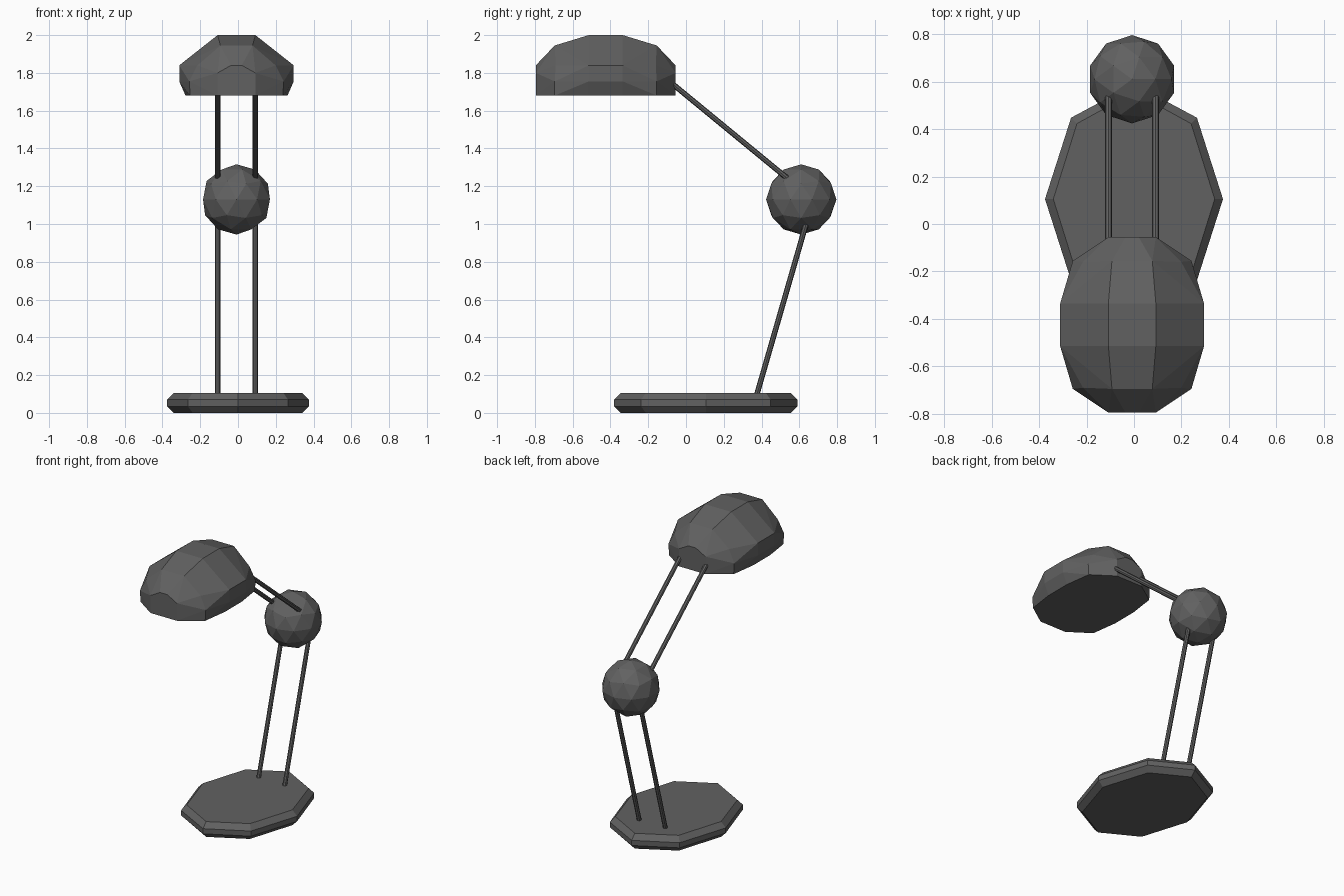
import bpy, bmesh
from math import cos, sin, pi
from mathutils import Vector

default = bpy.data.objects.get("Cube")
if default:
    bpy.data.objects.remove(default)

grey = bpy.data.materials.new("dark_grey")
grey.use_nodes = True
colour = (0.12, 0.12, 0.12, 1)
grey.diffuse_color = colour
grey.node_tree.nodes["Principled BSDF"].inputs["Base Color"].default_value = colour

CX = -0.008  # centre line of the arms, joint and shade


def add_object(name, bm):
    bmesh.ops.recalc_face_normals(bm, faces=bm.faces)
    mesh = bpy.data.meshes.new(name)
    bm.to_mesh(mesh)
    bm.free()
    mesh.materials.append(grey)
    obj = bpy.data.objects.new(name, mesh)
    bpy.context.collection.objects.link(obj)
    return obj


def add_rod(name, start, end, radius=0.0145, sides=8):
    start, end = Vector(start), Vector(end)
    axis = end - start
    bm = bmesh.new()
    bmesh.ops.create_cone(bm, cap_ends=True, segments=sides, radius1=radius,
                          radius2=radius, depth=axis.length)
    obj = add_object(name, bm)
    obj.location = (start + end) / 2
    obj.rotation_mode = 'QUATERNION'
    obj.rotation_quaternion = axis.to_track_quat('Z', 'Y')


# Base: stretched octagon with chamfered rims
bm = bmesh.new()
rings = []
for z, inset in ((0, 0.035), (0.035, 0), (0.07, 0), (0.105, 0.035)):
    rings.append([bm.verts.new(((0.375 - inset) * cos(i * pi / 4),
                                0.105 + (0.485 - inset) * sin(i * pi / 4), z))
                  for i in range(8)])
for low, high in zip(rings, rings[1:]):
    for i in range(8):
        j = (i + 1) % 8
        bm.faces.new((low[i], low[j], high[j], high[i]))
bm.faces.new(rings[0])
bm.faces.new(rings[-1])
add_object("base", bm)

# Twin arms, lower and upper
for side, x in (("right", CX - 0.099), ("left", CX + 0.099)):
    add_rod(side + "_lower_arm", (x, 0.37, 0.08), (x, 0.65, 1.05))
    add_rod(side + "_upper_arm", (x, 0.545, 1.235), (x, -0.09, 1.757))

# Faceted ball joint
bm = bmesh.new()
bmesh.ops.create_icosphere(bm, subdivisions=2, radius=0.186)
add_object("joint_ball", bm).location = (CX, 0.61, 1.13)

# Shade: one quarter of the corner points, mirrored and wrapped
quarter = [
    (0.27, 0.09, 1.68), (0.245, 0.27, 1.68), (0.1, 0.37, 1.68),
    (0.303, 0.09, 1.755), (0.25, 0.27, 1.755), (0.1, 0.37, 1.80),
    (0.303, 0.09, 1.84), (0.207, 0.265, 1.84), (0.028, 0.37, 1.84),
    (0.1, 0.09, 2.0), (0.085, 0.27, 1.945),
]
bm = bmesh.new()
for sx in (-1, 1):
    for sy in (-1, 1):
        for x, y, z in quarter:
            bm.verts.new((CX + sx * x, -0.425 + sy * y, z))
bmesh.ops.convex_hull(bm, input=bm.verts)
bmesh.ops.dissolve_limit(bm, angle_limit=0.02, verts=bm.verts, edges=bm.edges)
add_object("lamp_shade", bm)
